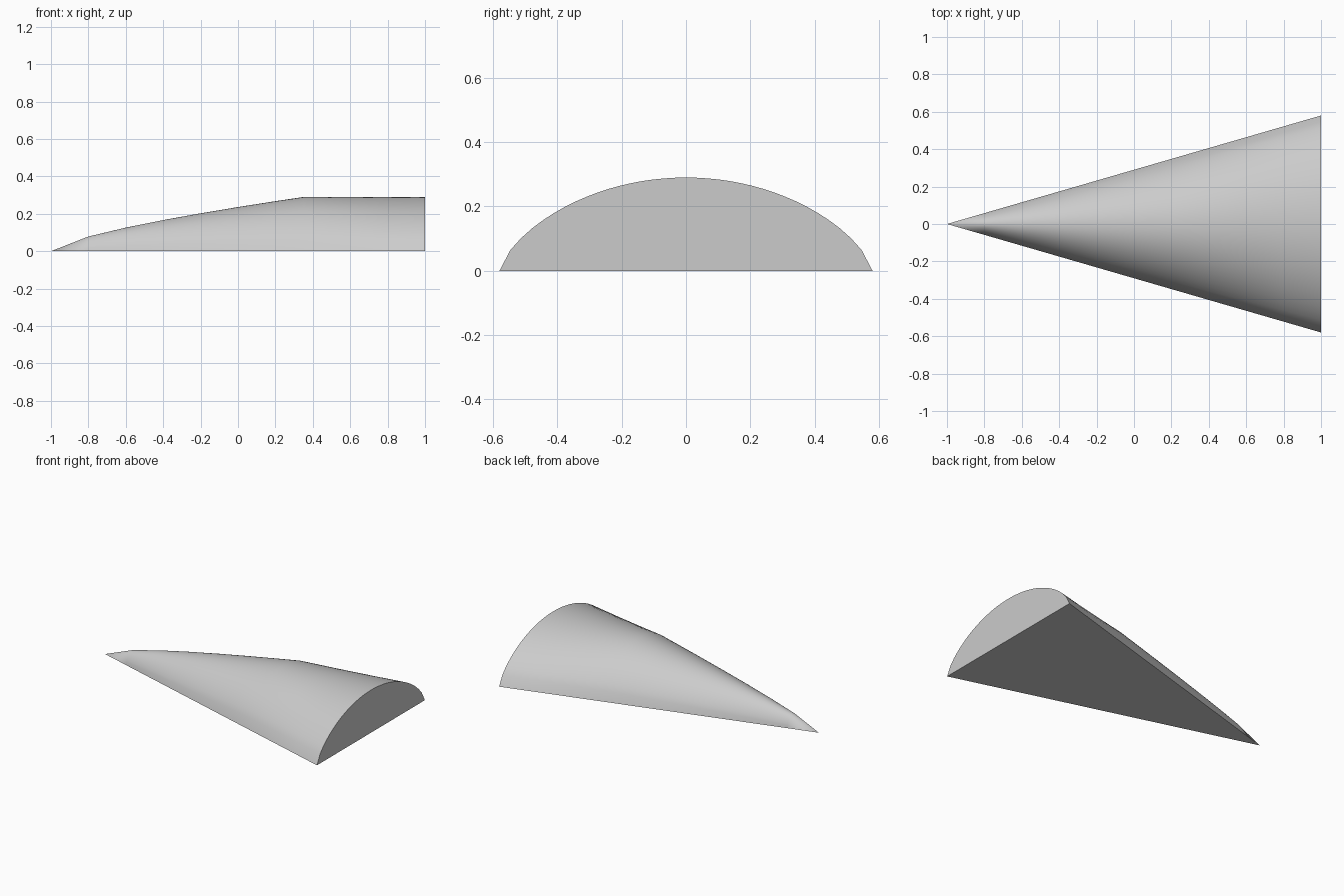
import bpy, bmesh, math

cube = bpy.data.objects.get("Cube")
if cube:
    bpy.data.objects.remove(cube, do_unlink=True)

# Single light grey finish
grey = bpy.data.materials.new("light_grey")
grey.use_nodes = True
colour = (0.6, 0.6, 0.6, 1)
grey.diffuse_color = colour
grey.node_tree.nodes["Principled BSDF"].inputs["Base Color"].default_value = colour

HALF_WIDTH, HEIGHT, SHOULDER = 0.58, 0.29, 0.675
SEGMENTS = 34
stations = [0.1, 0.2, 0.3, 0.4, 0.5, 0.6, SHOULDER, 0.8, 0.9, 1.0]


def ring_points(s):
    """Domed cross-section at fraction s of the length."""
    crown = HEIGHT * min(1, s / SHOULDER) ** 0.684
    for i in range(SEGMENTS + 1):
        t = 2 * i / SEGMENTS - 1
        yield (2 * s - 1, t * s * HALF_WIDTH, crown * (1 - t * t) ** 0.69)


bm = bmesh.new()
tip = bm.verts.new((-1, 0, 0))
rings = [[bm.verts.new(p) for p in ring_points(s)] for s in stations]

# Pointed nose
first = rings[0]
for a, b in zip(first, first[1:]):
    bm.faces.new((tip, a, b))
bm.faces.new((tip, first[-1], first[0]))

# Domed upper skin and flat underside
for r, q in zip(rings, rings[1:]):
    for i in range(SEGMENTS):
        bm.faces.new((r[i], q[i], q[i + 1], r[i + 1]))
    bm.faces.new((r[0], r[-1], q[-1], q[0]))

# Flat end wall
bm.faces.new(rings[-1])
bmesh.ops.recalc_face_normals(bm, faces=bm.faces)

mesh = bpy.data.meshes.new("tapered_hull")
bm.to_mesh(mesh)
bm.free()
mesh.materials.append(grey)
hull = bpy.data.objects.new("tapered_hull", mesh)
bpy.context.collection.objects.link(hull)
bpy.context.view_layer.objects.active = hull
hull.select_set(True)
bpy.ops.object.shade_smooth_by_angle(angle=math.radians(35))
